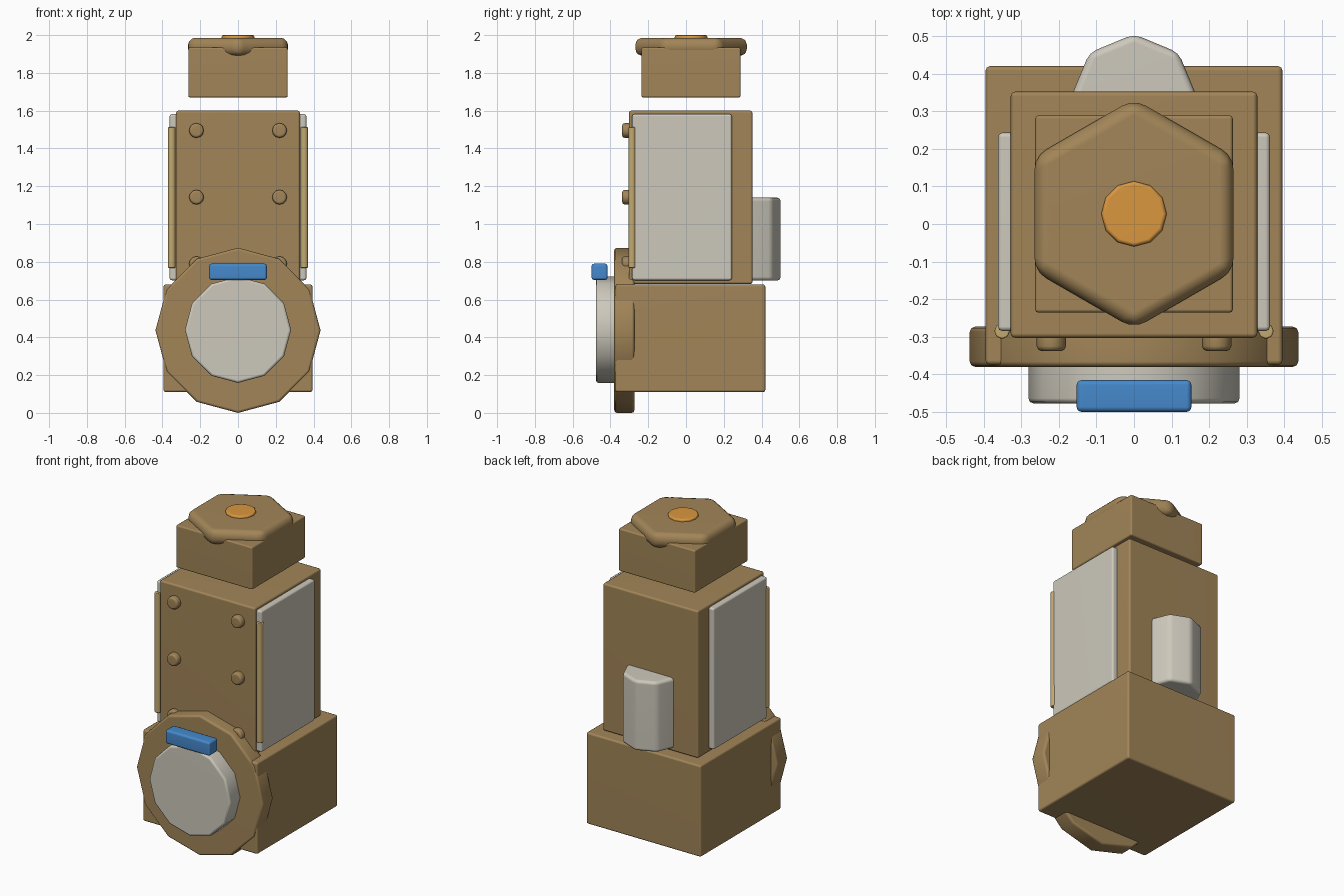
import bpy, bmesh, math
from mathutils import Matrix, Vector

if "Cube" in bpy.data.objects:
    bpy.data.objects.remove(bpy.data.objects["Cube"])


def material(name, colour):
    m = bpy.data.materials.new(name)
    m.diffuse_color = (*colour, 1)
    m.use_nodes = True
    m.node_tree.nodes["Principled BSDF"].inputs["Base Color"].default_value = m.diffuse_color
    return m


BROWN = material("brown", (0.36, 0.235, 0.097))
GREY = material("light grey", (0.61, 0.58, 0.50))
GOLD = material("pale gold", (0.55, 0.40, 0.16))
BLUE = material("blue", (0.06, 0.25, 0.60))
ORANGE = material("orange", (0.70, 0.31, 0.05))


def finish(bm, name, mat, bevel, segments=2):
    """Bevel the hard edges, shade smooth by angle and link the object."""
    bmesh.ops.recalc_face_normals(bm, faces=bm.faces)
    if bevel:
        hard = [e for e in bm.edges if e.calc_face_angle(0) > math.radians(35)]
        bmesh.ops.bevel(bm, geom=hard, offset=bevel, offset_type='OFFSET',
                        segments=segments, profile=0.5, affect='EDGES',
                        clamp_overlap=True)
    for f in bm.faces:
        f.smooth = True
    for e in bm.edges:
        e.smooth = e.calc_face_angle(0) < math.radians(48)
    mesh = bpy.data.meshes.new(name)
    bm.to_mesh(mesh)
    bm.free()
    mesh.materials.append(mat)
    ob = bpy.data.objects.new(name, mesh)
    bpy.context.collection.objects.link(ob)
    wn = ob.modifiers.new("flat shading", 'WEIGHTED_NORMAL')
    wn.keep_sharp = True
    return ob


def box(name, x, y, z, mat, bevel=0.012):
    """Box from (min, max) ranges on each axis."""
    bm = bmesh.new()
    bmesh.ops.create_cube(bm, size=1)
    for v in bm.verts:
        for i, (a, b) in enumerate((x, y, z)):
            v.co[i] = (a + b) / 2 + v.co[i] * (b - a)
    return finish(bm, name, mat, bevel)


def prism(name, centre, radius, depth, sides, axis, mat, bevel=0.012, segments=2):
    """Regular prism with a vertex on the +y side (axis z) or the top (axis y)."""
    bm = bmesh.new()
    bmesh.ops.create_cone(bm, cap_ends=True, segments=sides, radius1=radius,
                          radius2=radius, depth=depth)
    v0 = max(bm.verts, key=lambda v: v.co.y).co
    turn = math.pi / 2 - math.atan2(v0.y, v0.x)
    bm.transform(Matrix.Rotation(turn, 4, 'Z'))
    if axis == 'y':
        bm.transform(Matrix.Rotation(math.pi / 2, 4, 'X'))
    bm.transform(Matrix.Translation(Vector(centre)))
    return finish(bm, name, mat, bevel, segments)


# Stacked blocks: base, body and head (small gap under the head)
box("base_block", (-0.395, 0.395), (-0.375, 0.42), (0.11, 0.68), BROWN)
box("body_block", (-0.328, 0.328), (-0.303, 0.352), (0.682, 1.60), BROWN)
box("head_block", (-0.263, 0.263), (-0.236, 0.289), (1.67, 1.935), BROWN, 0.009)

# Hexagonal lid and button on top
prism("head_lid", (0, 0.027, 1.938), 0.306, 0.095, 6, 'z', BROWN, 0.038, 3)
prism("top_button", (0, 0.027, 1.975), 0.087, 0.05, 12, 'z', ORANGE, 0.01)

# Front dial: rim, face and tab
prism("dial_rim", (0, -0.3265, 0.437), 0.437, 0.107, 12, 'y', BROWN, 0.014)
prism("dial_face", (0, -0.415, 0.44), 0.281, 0.125, 12, 'y', GREY, 0.014)
box("dial_tab", (-0.153, 0.153), (-0.50, -0.415), (0.704, 0.79), BLUE, 0.013)

# Rear tank
prism("rear_tank", (0, 0.337, 0.92), 0.168, 0.44, 8, 'z', GREY, 0.02)

# Side panels, edge rods and front rivets on both sides
for side, s in (("left", -1), ("right", 1)):
    xs = sorted((s * 0.30, s * 0.362))
    box(f"side_panel_{side}", xs, (-0.285, 0.243), (0.702, 1.582), GREY)
    prism(f"edge_rod_{side}", (s * 0.351, -0.285, 1.14), 0.021, 0.745, 8, 'z', GOLD, 0.005)
    for i, z in enumerate((0.79, 1.142, 1.495)):
        prism(f"rivet_{side}_{i + 1}", (s * 0.22, -0.31, z), 0.039, 0.056, 12, 'y', BROWN, 0.013)
